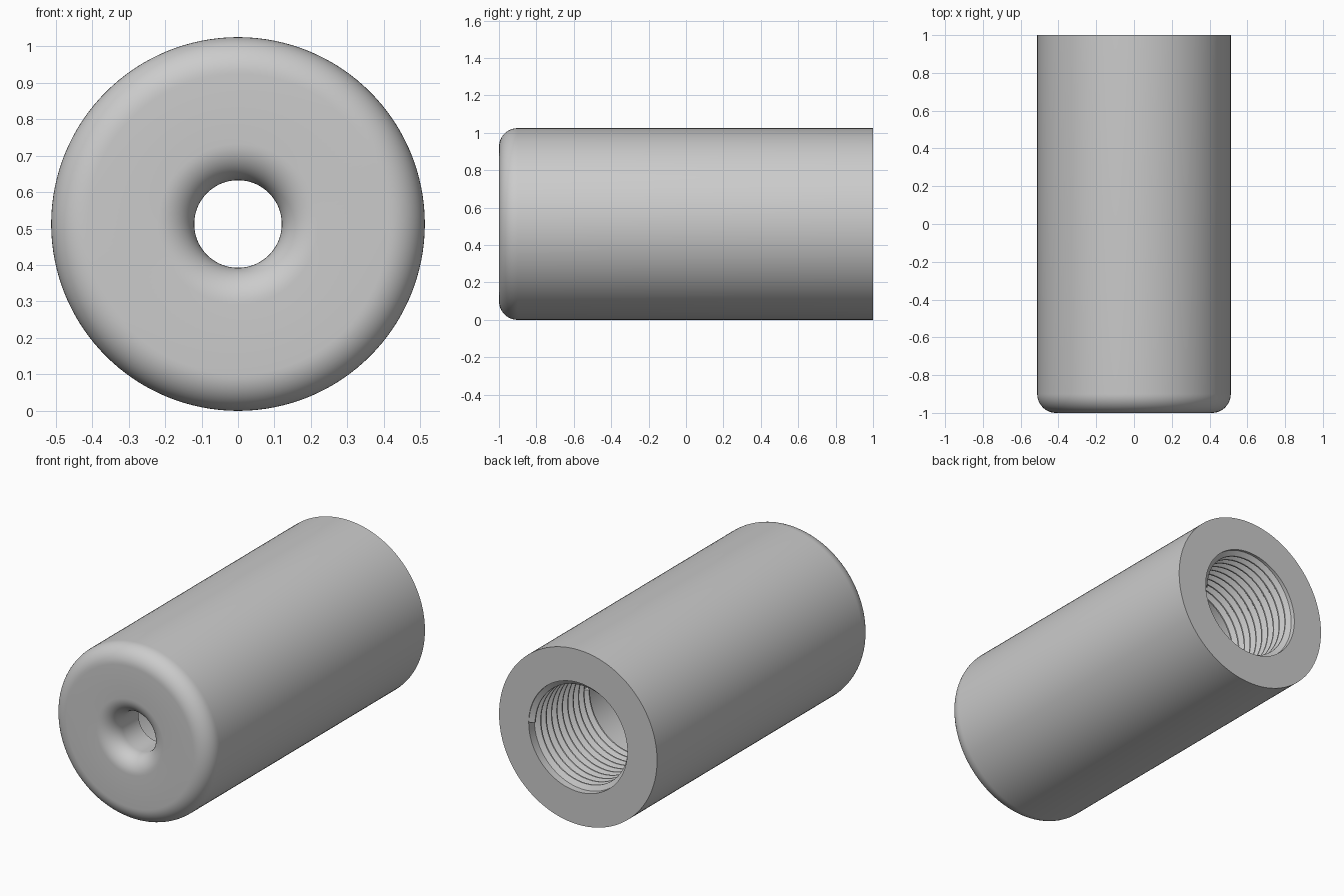
import bpy, bmesh, math

cube = bpy.data.objects.get("Cube")
if cube:
    bpy.data.objects.remove(cube, do_unlink=True)

RADIUS, FILLET = 0.5125, 0.1
HOLE, BORE = 0.12, 0.32
BORE_FLOOR = -0.75
PITCH, TURNS, RIDGE = 0.05, 10, 0.028

steel = bpy.data.materials.new("plain grey")
steel.use_nodes = True
grey = (0.6, 0.6, 0.6, 1)
steel.diffuse_color = grey
steel.node_tree.nodes["Principled BSDF"].inputs["Base Color"].default_value = grey


def arc(cx, cy, start, end, steps=12):
    """Fillet points on a quarter circle, angles in degrees."""
    angles = [math.radians(start + (end - start) * i / steps) for i in range(steps + 1)]
    return [(cx + FILLET * math.cos(a), cy + FILLET * math.sin(a)) for a in angles]


def revolve(name, profile, steps, turns=1, rise=0.0):
    """Turn a closed (radius, y) profile around the y axis, rising per turn if helical."""
    mesh = bpy.data.meshes.new(name)
    count = len(profile)
    mesh.from_pydata([(r, y, 0) for r, y in profile],
                     [(i, (i + 1) % count) for i in range(count)], [])
    obj = bpy.data.objects.new(name, mesh)
    bpy.context.collection.objects.link(obj)
    obj.location.z = RADIUS
    screw = obj.modifiers.new("turn", 'SCREW')
    screw.axis = 'Y'
    screw.steps = screw.render_steps = steps
    screw.iterations = turns
    screw.screw_offset = rise
    screw.use_merge_vertices = rise == 0
    screw.merge_threshold = 0.0001
    bpy.ops.object.select_all(action='DESELECT')
    obj.select_set(True)
    bpy.context.view_layer.objects.active = obj
    bpy.ops.object.modifier_apply(modifier=screw.name)

    bm = bmesh.new()
    bm.from_mesh(mesh)
    # Close the two ends of a helix
    bmesh.ops.holes_fill(bm, edges=[e for e in bm.edges if e.is_boundary], sides=len(profile))
    bmesh.ops.recalc_face_normals(bm, faces=bm.faces)
    bm.to_mesh(mesh)
    bm.free()
    mesh.materials.clear()
    mesh.materials.append(steel)
    bpy.ops.object.shade_smooth_by_angle(angle=math.radians(30))
    return obj


# Hollow sleeve: rounded front rim, rounded small hole, wide bore open at the back
sleeve = [(RADIUS, 1)]
sleeve += arc(RADIUS - FILLET, FILLET - 1, 0, -90)
sleeve += arc(HOLE + FILLET, FILLET - 1, 270, 180)
sleeve += [(HOLE, BORE_FLOOR), (BORE, BORE_FLOOR), (BORE, 1)]
revolve("sleeve_body", sleeve, 128)

# Helical internal thread at the back of the bore
base, crest = PITCH * 0.46, PITCH * 0.08
start = 1 - base - PITCH * TURNS
ridge = [(BORE + 0.004, start - base), (BORE - RIDGE, start - crest),
         (BORE - RIDGE, start + crest), (BORE + 0.004, start + base)]
revolve("internal_thread", ridge, 96, TURNS, PITCH)
